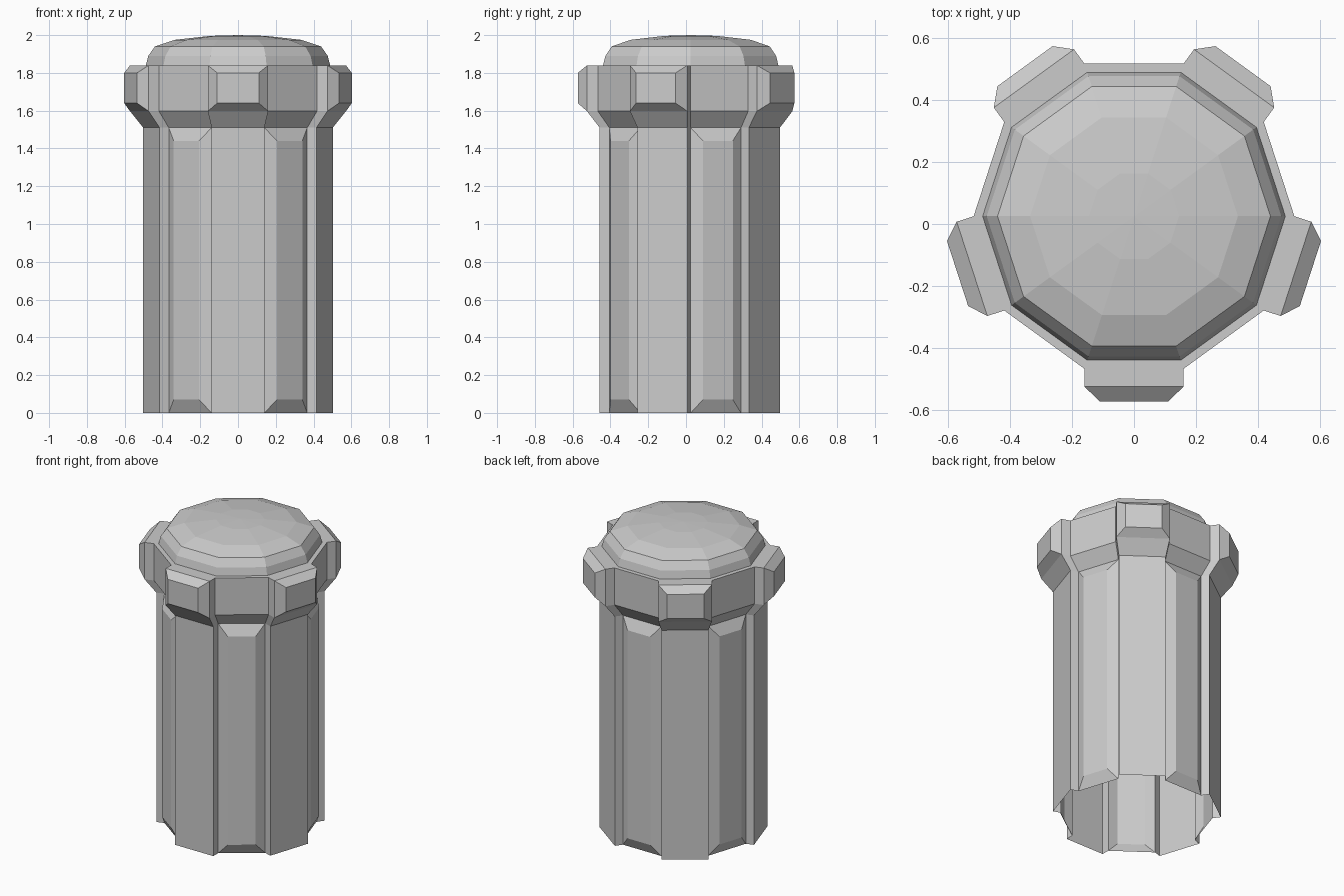
import bpy, bmesh
from math import sin, cos, radians

if "Cube" in bpy.data.objects:
    bpy.data.objects.remove(bpy.data.objects["Cube"])

CY = 0.025                      # axis position along y
S72, C72 = sin(radians(72)), cos(radians(72))


def pt(ang, r, t, z):
    """Point at radial distance r and tangential offset t for a direction."""
    a = radians(ang)
    return (r * cos(a) - t * sin(a), r * sin(a) + t * cos(a) + CY, z)


def section(R, slab, z):
    """Decagon with every second side pushed out as a slab (20 points)."""
    hw, ap = R * C72, R * S72
    pts = []
    for k in range(5):
        a = -90 + 72 * k
        pts += [pt(a, ap, -hw, z), pt(a, slab, -hw, z),
                pt(a, slab, hw, z), pt(a, ap, hw, z)]
    return pts


def loft(bm, rings, skip=None):
    """Join rings of points with quads; skip = side index mod 4 left open."""
    vs = [[bm.verts.new(p) for p in ring] for ring in rings]
    n = len(vs[0])
    for lo, hi in zip(vs, vs[1:]):
        for i in range(n):
            if skip is None or i % 4 != skip:
                j = (i + 1) % n
                bm.faces.new((lo[i], lo[j], hi[j], hi[i]))
    return vs


def raised_panel(bm, ang, base, top):
    """Bevelled pad; base and top are (radius, half width, z low, z high)."""
    def quad(r, w, z0, z1):
        return [bm.verts.new(pt(ang, r, t, z))
                for t, z in ((-w, z0), (w, z0), (w, z1), (-w, z1))]
    b, t = quad(*base), quad(*top)
    bm.faces.new(t)
    for i in range(4):
        j = (i + 1) % 4
        bm.faces.new((b[i], b[j], t[j], t[i]))


def finish(bm, name):
    bmesh.ops.remove_doubles(bm, verts=bm.verts, dist=1e-4)
    me = bpy.data.meshes.new(name)
    bm.to_mesh(me)
    bm.free()
    ob = bpy.data.objects.new(name, me)
    bpy.context.collection.objects.link(ob)


RS, SS = 0.453, 0.482           # shaft decagon radius, slab distance
RC, SC = 0.517, 0.549           # collar decagon radius, slab distance

# Shaft: open shell with alternating slabs and bevelled panels
bm = bmesh.new()
loft(bm, [section(RS, SS, 0), section(RS, SS, 1.51)], skip=3)
for k in range(5):
    raised_panel(bm, -54 + 72 * k, (RS * S72, RS * C72, 0, 1.51),
                 (0.465, 0.083, 0.07, 1.44))
finish(bm, "shaft")

# Collar: flared underside, straight band, five bevelled lugs, flat rim
bm = bmesh.new()
loft(bm, [section(RS, SS, 1.51), section(RC, SC, 1.597)])
top = loft(bm, [section(RC, SC, 1.597), section(RC, SC, 1.84)], skip=1)[-1]
for k in range(5):
    raised_panel(bm, -90 + 72 * k, (SC, RC * C72, 1.597, 1.84),
                 (0.598, 0.11, 1.64, 1.80))
    bm.faces.new(top[4 * k:4 * k + 4])
loft(bm, [[pt(36 * i, r, 0, 1.84) for i in range(10)] for r in (RC, 0.488)])
finish(bm, "collar")

# Dome: ten-sided faceted cap
bm = bmesh.new()
profile = [(0.488, 1.84), (0.475, 1.89), (0.44, 1.94), (0.335, 1.975), (0.145, 1.996)]
ring = loft(bm, [[pt(36 * i, r, 0, z) for i in range(10)] for r, z in profile])[-1]
tip = bm.verts.new((0, CY, 2.0))
for i in range(10):
    bm.faces.new((ring[i], ring[(i + 1) % 10], tip))
finish(bm, "dome_cap")
